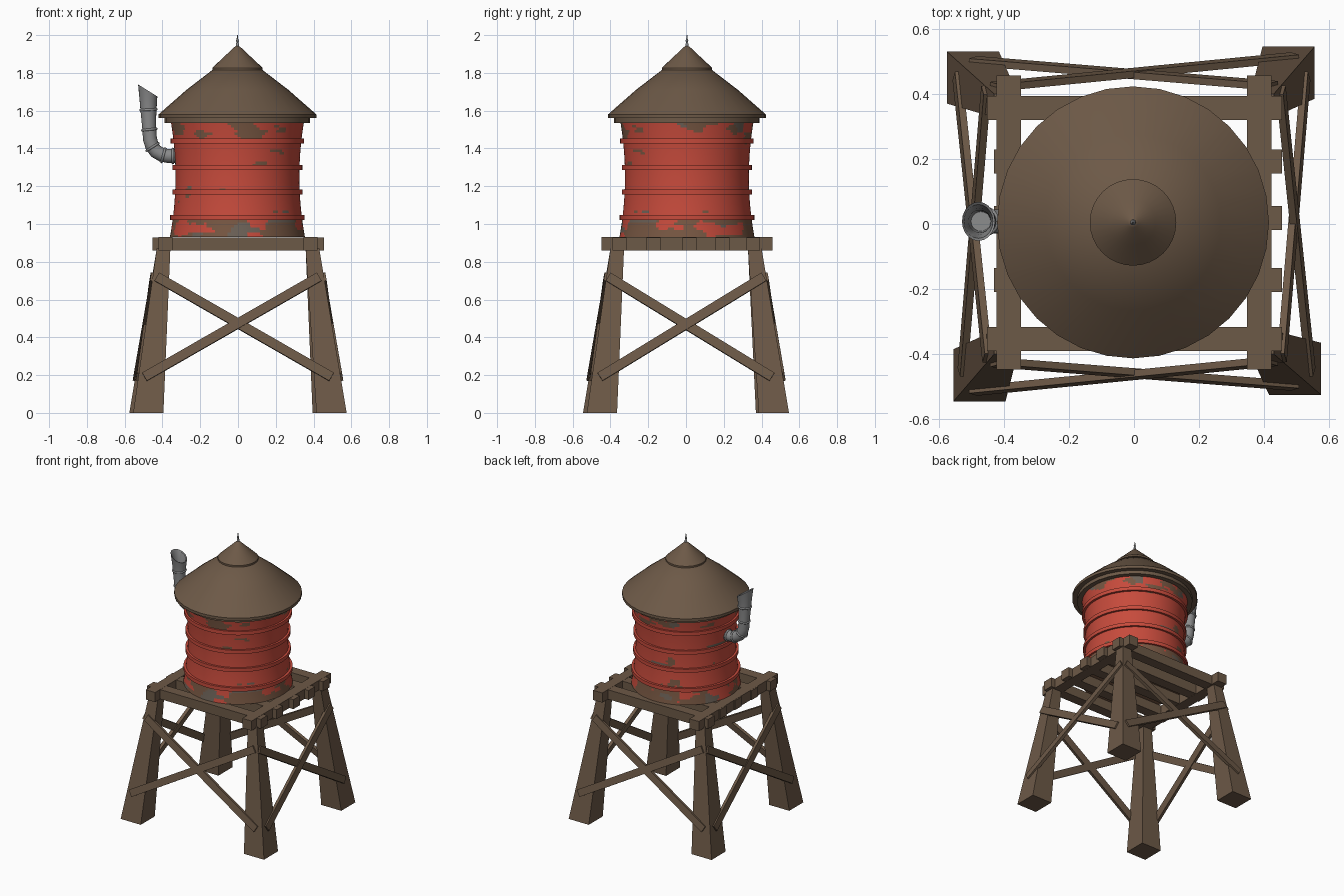
import bpy, bmesh, math
from mathutils import Vector, noise

if "Cube" in bpy.data.objects:
    bpy.data.objects.remove(bpy.data.objects["Cube"])

def mat(name, c):
    m = bpy.data.materials.new(name)
    m.diffuse_color = (*c, 1)
    m.use_nodes = True
    m.node_tree.nodes["Principled BSDF"].inputs["Base Color"].default_value = m.diffuse_color
    return m

WOOD = mat("weathered_wood", (0.152, 0.1, 0.063))
RED = mat("faded_red_paint", (0.57, 0.07, 0.045))
BARE = mat("bare_brown_patch", (0.185, 0.095, 0.055))
WORN = mat("worn_grey_patch", (0.15, 0.12, 0.095))
GREY = mat("pipe_grey", (0.26, 0.262, 0.265))
CX, CY = -0.003, 0.005   # tank axis

def finish(name, bm, mats, smooth=None):
    bmesh.ops.recalc_face_normals(bm, faces=bm.faces)
    me = bpy.data.meshes.new(name)
    bm.to_mesh(me)
    bm.free()
    for m in mats:
        me.materials.append(m)
    ob = bpy.data.objects.new(name, me)
    bpy.context.collection.objects.link(ob)
    if smooth:
        bpy.ops.object.select_all(action='DESELECT')
        ob.select_set(True)
        bpy.context.view_layer.objects.active = ob
        bpy.ops.object.shade_smooth_by_angle(angle=math.radians(smooth))
    return ob

def bridge(bm, rings, closed=False):
    n = len(rings[0])
    pairs = list(zip(rings, rings[1:])) + ([(rings[-1], rings[0])] if closed else [])
    for a, b in pairs:
        for i in range(n):
            j = (i + 1) % n
            bm.faces.new((a[i], a[j], b[j], b[i]))

def lathe(profile, n, closed=False):
    bm = bmesh.new()
    rings = [[bm.verts.new((CX + r * math.cos(2 * math.pi * i / n),
                            CY + r * math.sin(2 * math.pi * i / n), z))
              for i in range(n)] for r, z in profile]
    bridge(bm, rings, closed)
    if not closed:
        bm.faces.new(rings[0])
        bm.faces.new(rings[-1])
    return bm

def hexa(name, bottom, top):
    # box-like solid from two quads
    bm = bmesh.new()
    rings = [[bm.verts.new(p) for p in q] for q in (bottom, top)]
    bridge(bm, rings)
    bm.faces.new(rings[0])
    bm.faces.new(rings[1])
    return finish(name, bm, [WOOD])

def box(name, x0, x1, y0, y1, z0, z1):
    q = [(x0, y0), (x1, y0), (x1, y1), (x0, y1)]
    return hexa(name, [(*p, z0) for p in q], [(*p, z1) for p in q])

def plank(name, p, q, out, w=0.05, t=0.022):
    p, q = Vector(p), Vector(q)
    d = (q - p).normalized()
    side = d.cross(Vector(out)).normalized()
    nrm = side.cross(d)
    ends = [[e + side * a * w / 2 + nrm * b * t / 2
             for a, b in ((-1, -1), (1, -1), (1, 1), (-1, 1))] for e in (p, q)]
    return hexa(name, *ends)

# Splayed tapered legs
FOOT = {"front_left": (-0.555, -0.545), "front_right": (0.575, -0.525),
        "back_right": (0.555, 0.545), "back_left": (-0.575, 0.53)}
TOPX, TOPY, TOPZ = 0.43, 0.40, 0.87
for k, (fx, fy) in FOOT.items():
    sx, sy = math.copysign(1, fx), math.copysign(1, fy)
    def quad(x, y, s, z):
        return [(x, y, z), (x - sx * s, y, z), (x - sx * s, y - sy * s, z), (x, y - sy * s, z)]
    hexa(k + "_leg", quad(fx, fy, 0.16, 0), quad(sx * TOPX, sy * TOPY, 0.072, TOPZ))

def outer(k, z):
    # outer corner of a leg at height z
    fx, fy = FOOT[k]
    t = z / TOPZ
    return (fx + (math.copysign(TOPX, fx) - fx) * t, fy + (math.copysign(TOPY, fy) - fy) * t)

# Crossed braces on the four sides
for side, a, b, axis, s in (("front", "front_left", "front_right", 1, -1),
                            ("back", "back_left", "back_right", 1, 1),
                            ("right", "front_right", "back_right", 0, 1),
                            ("left", "front_left", "back_left", 0, -1)):
    for i, (lo, hi) in enumerate(((a, b), (b, a))):
        pts = []
        for k, z in ((lo, 0.19), (hi, 0.72)):
            c = list(outer(k, z))
            along = (0.495 if z < 0.5 else 0.43) if axis == 1 else (0.455 if z < 0.5 else 0.412)
            c[1 - axis] = math.copysign(along, c[1 - axis])
            pts.append((*c, z))
        out = [0, 0, 0.18]
        out[axis] = s
        plank(f"{side}_brace_{i + 1}", pts[0], pts[1], out)

# Platform beams and joists
Z0, Z1 = 0.86, 0.93
for n, x in (("left", -0.385), ("right", 0.385)):
    box(n + "_beam", x - 0.037, x + 0.037, -0.448, 0.457, Z0, Z1)
for i, y in enumerate((-0.353, -0.172, 0.018, 0.192, 0.356)):
    x0 = -0.452 if abs(y) > 0.3 else -0.43
    box(f"joist_{i + 1}", x0, 0.455, y - 0.037, y + 0.037, Z0 + 0.001, Z1 - 0.001)

# Waisted tank with peeling paint
def tank_r(z):
    return 0.328 + 0.026 * ((z - 1.25) / 0.30) ** 2

HOOPS = (1.035, 1.17, 1.30, 1.44)

def peel(bm):
    for f in bm.faces:
        c = f.calc_center_median()
        if len(f.verts) > 4:
            f.material_index = 1
            continue
        a = math.atan2(c.y, c.x)
        p = Vector((math.cos(a) * 2.6, math.sin(a) * 2.6, c.z * 17))
        v = noise.noise(p) + 0.3 * noise.noise(p * 2.7)
        limit = 0.62
        if c.z < 1.02:
            limit = -0.22
        elif c.z > 1.475:
            limit = 0.12
        elif any(0 < c.z - h < 0.035 for h in HOOPS):
            limit = 0.36
        if v > limit:
            f.material_index = 2 if noise.noise(p * 0.6 + Vector((7, 3, 1))) > 0.25 else 1

rows = 48
bm = lathe([(tank_r(z), z) for z in (0.93 + 0.62 * i / rows for i in range(rows + 1))], 128)
bm.normal_update()
peel(bm)
finish("tank", bm, [RED, BARE, WORN], 40)

# Hoops round the tank
for i, z in enumerate(HOOPS):
    r, h = tank_r(z), 0.013
    bm = lathe([(r - 0.015, z - h), (r + 0.015, z - h), (r + 0.015, z + h), (r - 0.015, z + h)], 96, True)
    finish(f"hoop_{i + 1}", bm, [RED], 40)

# Conical roof, cap and finial
finish("roof", lathe([(0.30, 1.535), (0.385, 1.535), (0.385, 1.56), (0.418, 1.56), (0.418, 1.58),
                      (0.27, 1.71), (0.12, 1.825)], 32), [WOOD], 40)
finish("roof_cap", lathe([(0.10, 1.812), (0.133, 1.815), (0.133, 1.827), (0.07, 1.886),
                          (0.016, 1.937), (0.006, 1.943)], 32), [WOOD], 40)
finish("finial", lathe([(0.009, 1.93), (0.008, 1.955), (0.004, 1.96), (0.008, 1.97),
                        (0.004, 1.98), (0.002, 2.0)], 10), [GREY], 40)

# Bent vent pipe: x, z, radius, heading in degrees; turns back inside at the mouth
PY = 0.008
path = [(-0.30, 1.36, 0.037, 180), (-0.37, 1.36, 0.037, 178), (-0.405, 1.367, 0.037, 160),
        (-0.435, 1.385, 0.037, 140), (-0.455, 1.412, 0.037, 118), (-0.466, 1.45, 0.037, 102),
        (-0.471, 1.52, 0.037, 94), (-0.474, 1.60, 0.042, 93), (-0.475, 1.65, 0.047, 80),
        (-0.478, 1.707, 0.060, 58), (-0.478, 1.703, 0.052, 58), (-0.475, 1.645, 0.040, 80),
        (-0.474, 1.59, 0.034, 93), (-0.471, 1.52, 0.030, 94)]
bm = bmesh.new()
rings = []
for x, z, r, a in path:
    a = math.radians(a)
    u = Vector((math.sin(a), 0, -math.cos(a)))
    rings.append([bm.verts.new(Vector((x, PY, z)) + u * r * math.cos(t) + Vector((0, r * math.sin(t), 0)))
                  for t in (2 * math.pi * i / 20 for i in range(20))])
bridge(bm, rings)
bm.faces.new(rings[0])
bm.faces.new(rings[-1])
finish("vent_pipe", bm, [GREY], 40)

# Collars along the pipe
for i, (x, z, r, a) in enumerate(((-0.345, 1.36, 0.037, 180), (-0.395, 1.364, 0.037, 165),
                                  (-0.452, 1.408, 0.037, 122), (-0.469, 1.50, 0.037, 96),
                                  (-0.474, 1.605, 0.042, 93))):
    a = math.radians(a)
    bpy.ops.mesh.primitive_torus_add(location=(x, PY, z), rotation=(0, math.pi / 2 - a, 0),
                                     major_radius=r, minor_radius=0.007,
                                     major_segments=20, minor_segments=6)
    ob = bpy.context.object
    ob.name = f"pipe_collar_{i + 1}"
    ob.data.materials.append(GREY)
    bpy.ops.object.shade_smooth_by_angle(angle=math.radians(65))
